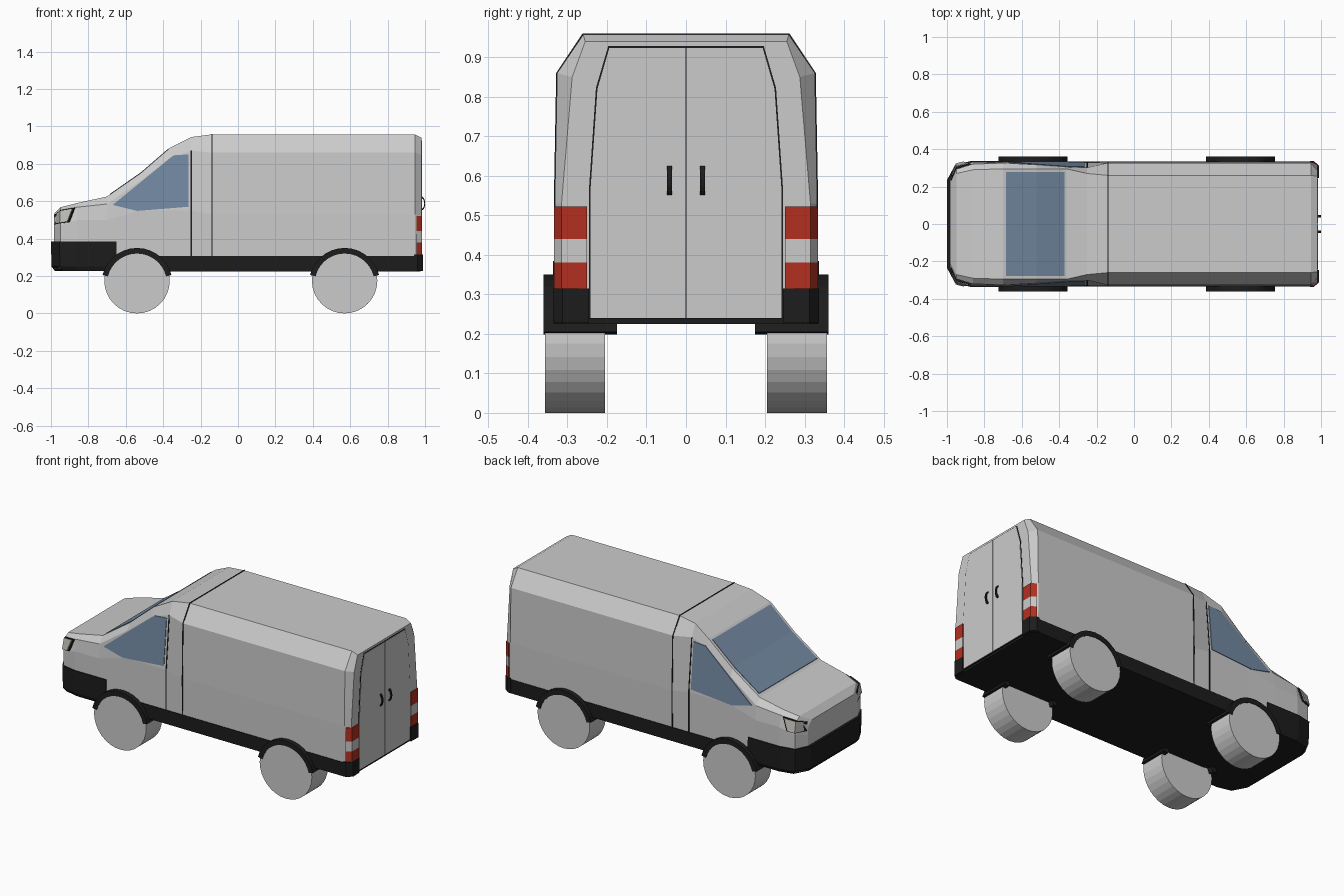
import bpy, bmesh, math

if "Cube" in bpy.data.objects:
    bpy.data.objects.remove(bpy.data.objects["Cube"])


def material(name, rgb):
    m = bpy.data.materials.new(name)
    m.diffuse_color = (*rgb, 1)
    m.use_nodes = True
    m.node_tree.nodes["Principled BSDF"].inputs["Base Color"].default_value = m.diffuse_color
    return m


BLACK = material("black_trim", (0.012, 0.012, 0.012))
GLASS = material("tinted_glass", (0.17, 0.25, 0.36))
RED = material("red_lens", (0.45, 0.03, 0.015))
LENS = material("headlight_lens", (0.5, 0.49, 0.45))


def build(name, verts, faces, mat=None, mirror=False):
    bm = bmesh.new()
    vs = [bm.verts.new(v) for v in verts]
    for f in faces:
        bm.faces.new([vs[i] for i in f])
    bmesh.ops.recalc_face_normals(bm, faces=bm.faces[:])
    me = bpy.data.meshes.new(name)
    bm.to_mesh(me)
    bm.free()
    if mat:
        me.materials.append(mat)
    ob = bpy.data.objects.new(name, me)
    bpy.context.collection.objects.link(ob)
    if mirror:
        mod = ob.modifiers.new("Mirror", "MIRROR")
        mod.use_axis = (False, True, False)
        mod.use_mirror_merge = False
    return ob


def loft(name, rings, mat=None, mirror=False):
    """Skin closed rings of equal length and cap both ends."""
    n = len(rings[0])
    verts = [p for r in rings for p in r]
    faces = [(k * n + i, k * n + (i + 1) % n, (k + 1) * n + (i + 1) % n, (k + 1) * n + i)
             for k in range(len(rings) - 1) for i in range(n)]
    faces += [tuple(range(n)), tuple(range(len(verts) - n, len(verts)))]
    return build(name, verts, faces, mat, mirror)


def prism(name, pts, axis, a, b, mat=None, mirror=False):
    """Extrude a 2D outline from a to b along the given axis."""
    def place(p, t):
        q = list(p)
        q.insert("xyz".index(axis), t)
        return tuple(q)
    return loft(name, [[place(p, t) for p in pts] for t in (a, b)], mat, mirror)


def both_sides(half):
    return half + [(x, -y, z) for x, y, z in reversed(half)]


def band(cx, cz, ro, ri, a0, a1, n, sx=1.0):
    """Curved band outline in the xz plane."""
    angles = [a0 + (a1 - a0) * i / n for i in range(n + 1)]
    pt = lambda r, a: (cx + sx * r * math.cos(a), cz + r * math.sin(a))
    return [pt(ro, a) for a in angles] + [pt(ri, a) for a in reversed(angles)]


# Body shell stations: x, sill y, belt (y, z), shoulder (y, z), roof edge (y, z)
STATIONS = [
    (-0.985, .24, .24, .45, .235, .505, .20, .53),
    (-0.95, .31, .315, .47, .30, .545, .27, .567),
    (-0.86, .33, .332, .50, .32, .568, .29, .59),
    (-0.70, .33, .332, .50, .326, .585, .295, .625),
    (-0.52, .33, .330, .55, .316, .71, .295, .75),
    (-0.36, .33, .330, .55, .305, .835, .295, .888),
    (-0.25, .33, .330, .55, .301, .87, .27, .943),
    (-0.14, .33, .332, .53, .326, .86, .26, .957),
    (0.945, .33, .332, .53, .326, .86, .26, .957),
    (0.98, .305, .315, .53, .288, .85, .255, .94)]


def half_ring(s, grow=0.0):
    x, y0, y1, z1, y2, z2, y3, z3 = s
    return [(x, y0 + grow, .24), (x, y1 + grow, z1), (x, y2 + grow, z2),
            (x, y3 + grow, z3 + grow)]


loft("body_shell", [both_sides(half_ring(s)) for s in STATIONS])


# Panel seams around the cab and on the front doors
def seam(name, index, count):
    base = half_ring(STATIONS[index], .0025)[:count]
    rings = [both_sides([(x + d, y, z) for x, y, z in base]) for d in (-.003, .003)]
    loft(name, rings, BLACK)


seam("cargo_seam", 7, 4)
seam("front_door_seam", 6, 3)

# Windshield follows the sloping front of the cab
loft("windshield", [[(x, -.278, z - .01), (x, .278, z - .01), (x, .278, z + .004), (x, -.278, z + .004)]
                    for x, z in ((-.685, .635), (-.52, .75), (-.372, .8777))], GLASS)

# Side windows lie on the leaning door plane
WINDOW = [(-.67, .58), (-.345, .845), (-.265, .85), (-.265, .57), (-.54, .548)]
loft("side_window", [[(x, .33 - (z - .55) * .09 + d, z) for x, z in WINDOW]
                     for d in (-.012, .004)], GLASS, True)


# Headlights wrap the front corners: dark housing and inset lens
def headlight(name, inset, out, mat):
    corners = [(-.983, .235, .475), (-.95, .318, .482), (-.905, .329, .488),
               (-.875, .322, .565), (-.948, .303, .552), (-.978, .235, .528)]
    cx, cz = -.935, .517
    pts = []
    for x, y, z in corners:
        pts.append((cx + (x - cx) * inset, y, cz + (z - cz) * inset))
    rings = [[(x - d, y + d, z) for x, y, z in pts] for d in (-.015, out)]
    n = len(pts)
    verts = rings[0] + rings[1]
    caps = [(0, 1, 4, 5), (1, 2, 3, 4)]
    faces = caps + [tuple(i + n for i in f) for f in caps]
    faces += [(i, (i + 1) % n, (i + 1) % n + n, i + n) for i in range(n)]
    build(name, verts, faces, mat, True)


headlight("headlight_housing", 1.0, .002, BLACK)
headlight("headlight_lens", .88, .005, LENS)

# Front bumper and lower skirt with the floor
BUMPER = [(-1, .235), (-.955, .318), (-.87, .337), (-.65, .337)]
loft("front_bumper", [both_sides([(x + dx, y - dy, z) for x, y in BUMPER])
                      for z, dx, dy in ((.228, .02, .012), (.25, .003, .002), (.385, 0, 0))], BLACK)
SKIRT = [(-.66, .334), (.95, .334), (.975, .315)]
loft("lower_skirt", [both_sides([(x, y, z) for x, y in SKIRT]) for z in (.225, .308)], BLACK)

# Wheels and arch flares
for label, cx in (("front", -.54), ("rear", .57)):
    wheel = [(cx + .175 * math.cos(i * math.tau / 32), .175 + .175 * math.sin(i * math.tau / 32))
             for i in range(32)]
    prism(label + "_wheel", wheel, "y", .205, .357, None, True)
    flare = band(cx, .16, .19, .16, .24, math.pi - .24, 14)
    prism(label + "_arch_flare", flare, "y", .175, .36, BLACK, True)

# Rear doors with dark gap around them
DOOR = [(.0015, .24), (.242, .24), (.242, .56), (.224, .82), (.194, .924), (.0015, .924)]
GAP = [(0, .237), (.246, .237), (.246, .56), (.228, .822), (.197, .928), (0, .928)]
prism("rear_door", DOOR, "x", .965, .984, None, True)
prism("rear_door_gap", GAP, "x", .965, .982, BLACK, True)

# Curved rear door handles
HANDLE = band(.98, .588, .038, .029, -math.pi / 2, math.pi / 2, 8, .55)
prism("rear_door_handle", HANDLE, "y", .036, .048, BLACK, True)

# Tail lights and rear bumper corners wrap the back corners
CORNER = [(.955, .25), (.985, .25), (.985, .315), (.955, .334)]
for name, z0, z1, mat in (("tail_light_lower", .315, .38, RED), ("tail_light_middle", .38, .44, None),
                          ("tail_light_upper", .44, .522, RED)):
    prism(name, CORNER, "z", z0, z1, mat, True)
prism("rear_bumper_corner", [(.94, .246), (.988, .246), (.99, .312), (.96, .337), (.94, .337)],
      "z", .228, .315, BLACK, True)
